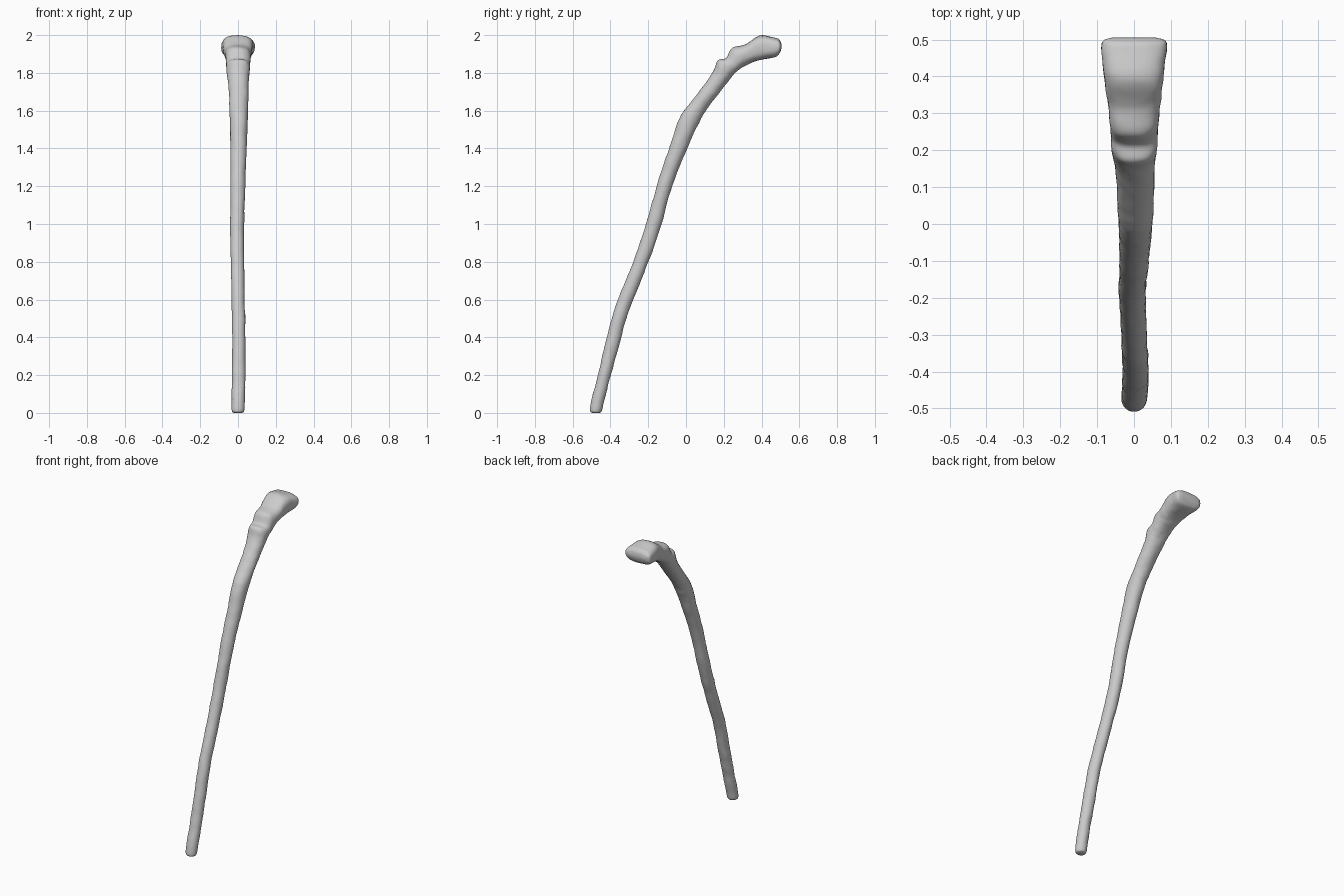
import bpy, bmesh, math
from mathutils import Vector, noise

if "Cube" in bpy.data.objects:
    bpy.data.objects.remove(bpy.data.objects["Cube"])

# Stations along the stick: back edge (y, z), belly edge (y, z), half width in x
STATIONS = [
    (-0.498, 0.000, -0.458, 0.000, 0.022),
    (-0.509, 0.015, -0.446, 0.010, 0.033),
    (-0.498, 0.080, -0.433, 0.065, 0.035),
    (-0.462, 0.220, -0.398, 0.200, 0.035),
    (-0.432, 0.350, -0.360, 0.335, 0.035),
    (-0.375, 0.560, -0.306, 0.530, 0.035),
    (-0.283, 0.790, -0.210, 0.770, 0.035),
    (-0.212, 1.000, -0.137, 0.975, 0.037),
    (-0.150, 1.220, -0.077, 1.190, 0.039),
    (-0.085, 1.410, -0.004, 1.375, 0.043),
    (-0.042, 1.545, 0.048, 1.495, 0.047),
    (0.000, 1.613, 0.098, 1.590, 0.049),
    (0.072, 1.705, 0.150, 1.660, 0.051),
    (0.140, 1.800, 0.210, 1.738, 0.056),
    (0.168, 1.865, 0.243, 1.780, 0.062),
    (0.212, 1.880, 0.278, 1.815, 0.064),
    (0.245, 1.932, 0.315, 1.837, 0.066),
    (0.318, 1.952, 0.355, 1.857, 0.073),
    (0.390, 1.997, 0.400, 1.870, 0.080),
    (0.475, 1.985, 0.474, 1.885, 0.089),
    (0.498, 1.970, 0.496, 1.905, 0.084),
    (0.505, 1.952, 0.505, 1.928, 0.060),
]
SIDES, STEPS = 32, 8


def spline(p0, p1, p2, p3, t):
    return [0.5 * (2 * b + (c - a) * t + (2 * a - 5 * b + 4 * c - d) * t * t
                   + (3 * b - a - 3 * c + d) * t ** 3)
            for a, b, c, d in zip(p0, p1, p2, p3)]


def rows():
    n = len(STATIONS)
    for i in range(n - 1):
        quad = [STATIONS[min(max(i + k, 0), n - 1)] for k in (-1, 0, 1, 2)]
        for s in range(STEPS):
            yield spline(*quad, s / STEPS)
    yield list(STATIONS[-1])


def power(v, e):
    return math.copysign(abs(v) ** e, v)


# Bent stick: rounded sections, growing squarer and wider toward the head
bm = bmesh.new()
rings = []
for ay, az, by, bz, hw in rows():
    back, belly = Vector((0, ay, az)), Vector((0, by, bz))
    mid, half = (back + belly) / 2, (back - belly) / 2
    square = min(max((mid.y - 0.1) / 0.3, 0), 1)
    e = 1.0 - 0.3 * square
    drift = 0.004 * math.sin(mid.z * 5)
    ring = []
    for k in range(SIDES):
        a = 2 * math.pi * k / SIDES
        p = mid + Vector((hw * power(math.cos(a), e), 0, 0)) + half * power(math.sin(a), e)
        # gentle carved-bark unevenness, fading at the foot
        bump = 0.0025 * noise.noise(p * 16) + 0.0015 * noise.noise(p * 40)
        p += (p - mid).normalized() * bump * min(1, mid.z * 8)
        p.x += drift * (1 - square)
        ring.append(bm.verts.new(p))
    rings.append(ring)

for lo, hi in zip(rings, rings[1:]):
    for k in range(SIDES):
        j = (k + 1) % SIDES
        bm.faces.new((lo[k], lo[j], hi[j], hi[k]))
bm.faces.new(rings[0][::-1])
bm.faces.new(rings[-1])
bmesh.ops.recalc_face_normals(bm, faces=bm.faces)

mesh = bpy.data.meshes.new("bent_stick")
bm.to_mesh(mesh)
bm.free()
stick = bpy.data.objects.new("bent_stick", mesh)
bpy.context.collection.objects.link(stick)
bpy.context.view_layer.objects.active = stick
stick.select_set(True)
bpy.ops.object.shade_smooth_by_angle(angle=math.radians(50))
